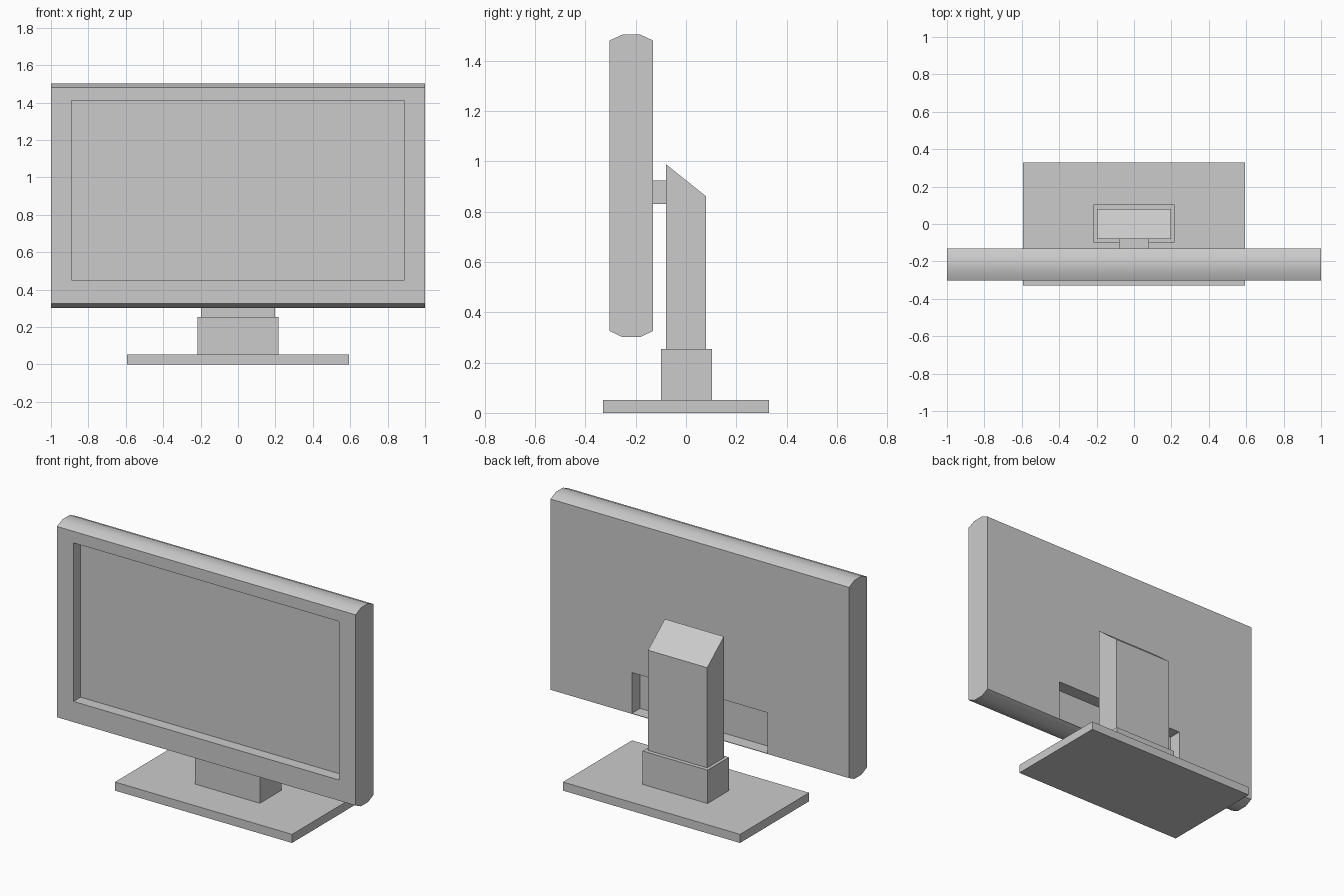
import bpy
import bmesh
import math

if "Cube" in bpy.data.objects:
    bpy.data.objects.remove(bpy.data.objects["Cube"])


def extrude_profile(name, yz, half_width):
    """Side profile (y, z) extruded symmetrically along x."""
    bm = bmesh.new()
    face = bm.faces.new([bm.verts.new((-half_width, y, z)) for y, z in yz])
    ext = bmesh.ops.extrude_face_region(bm, geom=[face])
    moved = [v for v in ext["geom"] if isinstance(v, bmesh.types.BMVert)]
    bmesh.ops.translate(bm, verts=moved, vec=(2 * half_width, 0, 0))
    bmesh.ops.recalc_face_normals(bm, faces=bm.faces)
    mesh = bpy.data.meshes.new(name)
    bm.to_mesh(mesh)
    bm.free()
    obj = bpy.data.objects.new(name, mesh)
    bpy.context.collection.objects.link(obj)
    return obj


def box(name, half_width, y0, y1, z0, z1):
    return extrude_profile(name, [(y0, z0), (y1, z0), (y1, z1), (y0, z1)], half_width)


def cut(target, cutter):
    """Subtract the cutter, apply the result and discard the cutter."""
    cutter.hide_render = True
    mod = target.modifiers.new("recess", 'BOOLEAN')
    mod.operation = 'DIFFERENCE'
    mod.solver = 'EXACT'
    mod.object = cutter
    bpy.context.view_layer.objects.active = target
    bpy.ops.object.modifier_apply(modifier=mod.name)
    bpy.data.objects.remove(cutter)


# Display housing with rounded top and bottom edges
front, back = -0.303, -0.132
housing = extrude_profile("display_housing", [
    (front, 0.325), (-0.252, 0.301), (-0.182, 0.301), (back, 0.325),
    (back, 1.48), (-0.182, 1.503), (-0.252, 1.503), (front, 1.48)], 1.0)

# Sunken screen at the front, connector bay at the back
cut(housing, box("screen_cutter", 0.89, -0.5, front + 0.068, 0.45, 1.41))
cut(housing, box("connector_bay_cutter", 0.455, back - 0.08, 0.1, 0.328, 0.575))

# Soft shading over the rounded edges only
housing.data.shade_smooth()
housing.data.set_sharp_from_angle(angle=math.radians(30))

# Stand: base plate, collar, slant-topped neck and mounting bracket
box("base_plate", 0.593, -0.33, 0.33, 0.0, 0.052)
box("collar", 0.217, -0.1, 0.104, 0.052, 0.254)
extrude_profile("neck", [(-0.08, 0.254), (0.08, 0.254), (0.08, 0.86), (-0.08, 0.988)], 0.198)
box("mounting_bracket", 0.08, back, -0.08, 0.83, 0.923)
